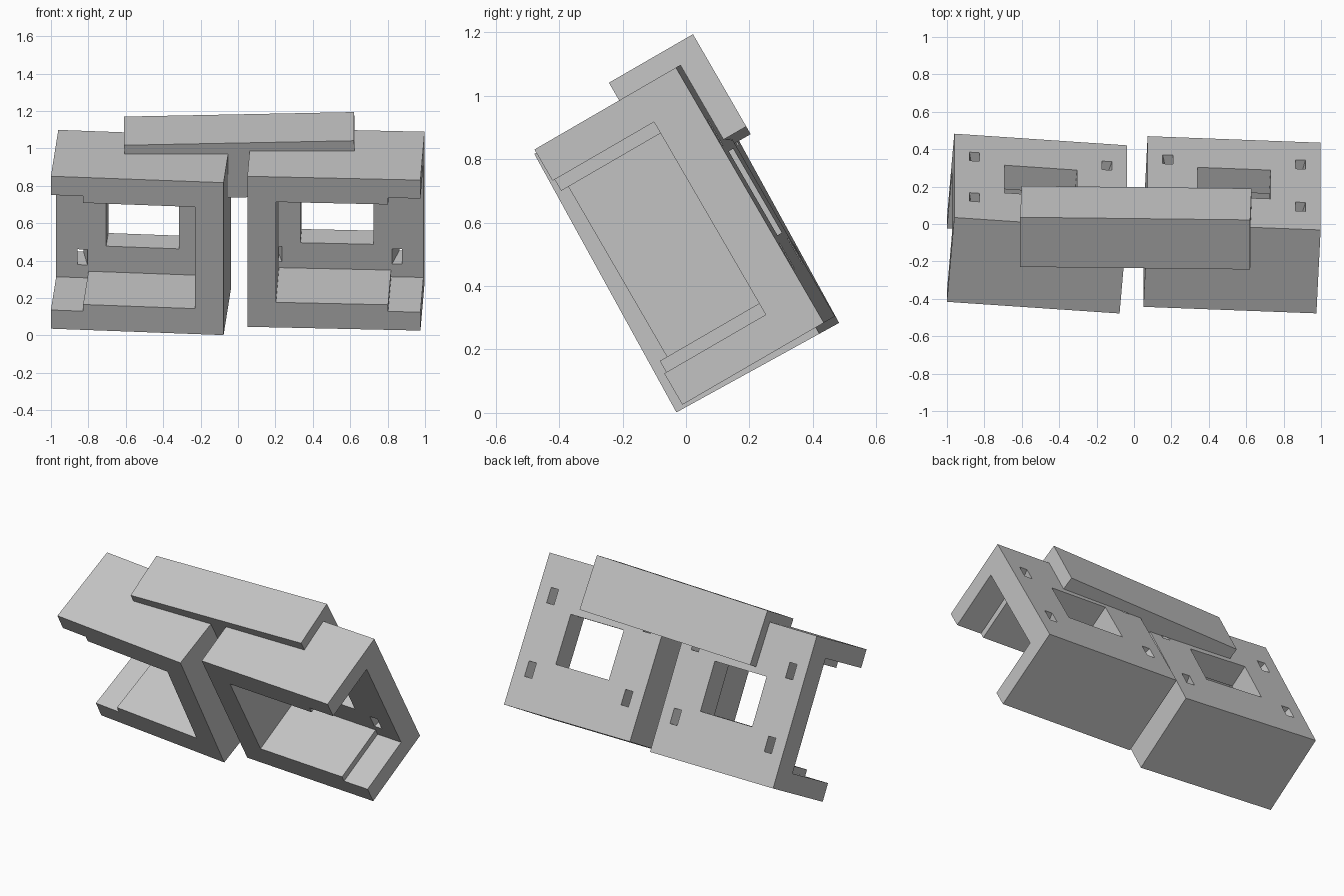
import bpy
from math import radians
from mathutils import Matrix, Vector

if "Cube" in bpy.data.objects:
    bpy.data.objects.remove(bpy.data.objects["Cube"], do_unlink=True)

GREY = bpy.data.materials.new("plain grey")
GREY.use_nodes = True
GREY.diffuse_color = (0.55, 0.55, 0.55, 1)
GREY.node_tree.nodes["Principled BSDF"].inputs["Base Color"].default_value = (0.55, 0.55, 0.55, 1)

W, D, H = 0.926, 0.516, 0.93          # holder outer size
BACK = D / 2 - 0.146                  # inner face of the back wall


def block(name, lo, hi, frame, shear=0.0):
    """Box from corner lo to corner hi in the frame; shear slides x along y."""
    lo, hi = Vector(lo), Vector(hi)
    bpy.ops.mesh.primitive_cube_add(size=1)
    ob = bpy.context.object
    ob.name = name
    for v in ob.data.vertices:
        p = (lo + hi) / 2 + v.co * (hi - lo)
        p.x += shear * (p.y - D / 2)
        v.co = p
    ob.data.materials.append(GREY)
    ob.matrix_world = frame
    return ob


def cut(target, cutter):
    """Subtract the cutter from the target and discard it."""
    cutter.hide_render = True
    bpy.context.view_layer.update()
    mod = target.modifiers.new("cut", "BOOLEAN")
    mod.operation = "DIFFERENCE"
    mod.solver = "EXACT"
    mod.object = cutter
    bpy.context.view_layer.objects.active = target
    bpy.ops.object.modifier_apply(modifier=mod.name)
    bpy.data.objects.remove(cutter, do_unlink=True)


def frame_at(tilt, x, b, u, spin):
    """Frame leaning forward by tilt, placed along its own leaning axes."""
    return Matrix.Rotation(radians(tilt), 4, "X") @ Matrix.Translation((x, b, u)) @ spin


def span(side, a, b):
    """Order an x range after mirroring it to the given side."""
    return sorted((side * a, side * b))


def hull(name, frame):
    return block(name, (-W / 2, -D / 2, -H / 2), (W / 2, D / 2, H / 2), frame)


def holder(name, frame, side):
    """Tray open at the front and at its outer side."""
    ob = hull(name, frame)
    # main cavity, then the wider recess at the outer end
    for start, wall in ((-W / 2 + 0.153, 0.155), (W / 2 - 0.173, 0.114)):
        x0, x1 = span(side, start, W)
        z = H / 2 - wall
        cut(ob, block("cavity", (x0, -D, -z), (x1, BACK, z), frame))
    # window in the back wall
    cut(ob, block("window", (-0.195, 0, -0.153), (0.195, D, 0.153), frame))
    # four slanted slots through the back wall
    for sx in (-1, 1):
        for sz in (-1, 1):
            x, z = sx * 0.355, sz * 0.225
            cut(ob, block("slot", (x - 0.027, BACK - 0.015, z - 0.047),
                          (x + 0.027, D / 2 + 0.04, z + 0.047), frame, sx * 0.226))
    return ob


# two holders, each turned slightly
left_frame = frame_at(30.1, 0.524, 0.281, 0.493, Matrix.Rotation(radians(-2.5), 4, "Z"))
right_frame = frame_at(28.8, -0.519, 0.267, 0.481, Matrix.Rotation(radians(-4.4), 4, "Z"))
holder("left_holder", left_frame, 1)
holder("right_holder", right_frame, -1)

# joining bar wrapped over the top rear edges and filling the gap
bar_frame = frame_at(30, 0.01, 0.463, 0.841, Matrix.Rotation(radians(-1.3), 4, "Y"))
bar = block("joining_bar", (-0.615, -0.153, -0.168), (0.615, 0.153, 0.168), bar_frame)
for f in (left_frame, right_frame):
    cut(bar, hull("bar_cutter", f))
